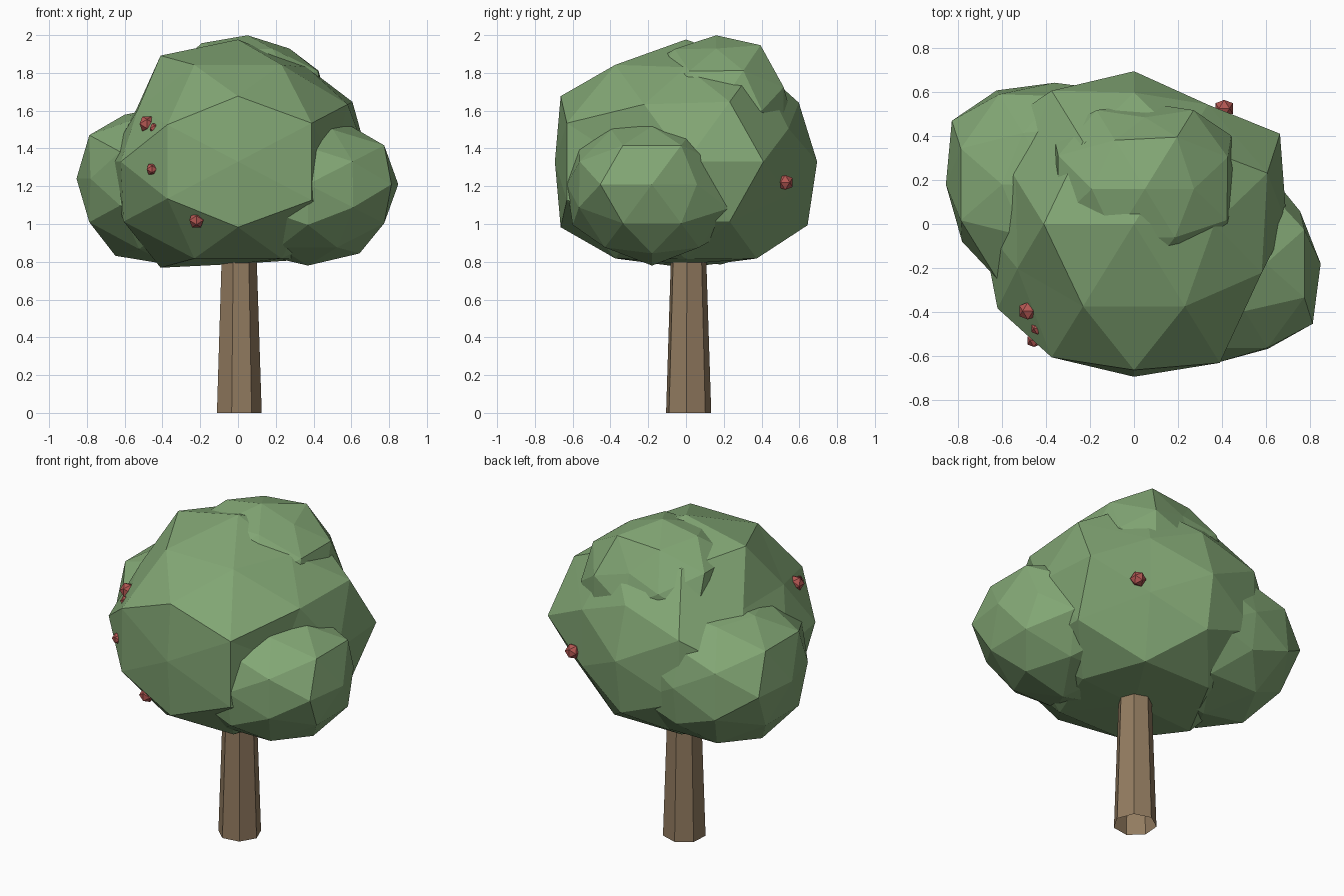
import bpy, bmesh, math
from itertools import product
from mathutils import Vector, Matrix

if "Cube" in bpy.data.objects:
    bpy.data.objects.remove(bpy.data.objects["Cube"], do_unlink=True)


def material(name, rgb):
    mat = bpy.data.materials.new(name)
    mat.use_nodes = True
    mat.diffuse_color = (*rgb, 1)
    mat.node_tree.nodes["Principled BSDF"].inputs["Base Color"].default_value = (*rgb, 1)
    return mat


green = material("leaf green", (0.225, 0.385, 0.177))
brown = material("bark brown", (0.29, 0.2, 0.117))
red = material("fruit red", (0.45, 0.095, 0.085))


def finish(name, bm, mat, location):
    mesh = bpy.data.meshes.new(name)
    bm.to_mesh(mesh)
    bm.free()
    mesh.materials.append(mat)
    obj = bpy.data.objects.new(name, mesh)
    obj.location = location
    bpy.context.collection.objects.link(obj)


def signed_cycle(a, b, c):
    """All sign changes and cyclic orders of one direction."""
    found = set()
    for s in product((1, -1), repeat=3):
        p = (a * s[0], b * s[1], c * s[2])
        for k in range(3):
            found.add(tuple(round(p[(i + k) % 3], 4) + 0.0 for i in range(3)))
    return [Vector(p).normalized() for p in sorted(found)]


PHI = (1 + math.sqrt(5)) / 2
CORNERS = signed_cycle(1, 0, PHI)
MIDDLES = signed_cycle(1, PHI, PHI * PHI)
AXES = signed_cycle(0, 0, 1)


def foliage(name, centre, radius, height, axis, dents):
    """Lumpy faceted ball; dents set the reach of single corners."""
    bm = bmesh.new()
    reach = {}
    for directions, size in ((CORNERS, 1.0), (MIDDLES, 0.96), (AXES, axis)):
        for d in directions:
            for way, factor in dents.items():
                if d.dot(Vector(way).normalized()) > 0.99:
                    reach[bm.verts.new(d)] = factor
                    break
            else:
                reach[bm.verts.new(d)] = size
    bmesh.ops.convex_hull(bm, input=bm.verts)
    bmesh.ops.recalc_face_normals(bm, faces=bm.faces)
    for v, size in reach.items():
        v.co = Vector((v.co.x * radius, v.co.y * radius, v.co.z * height)) * size
    finish(name, bm, green, centre)


# Foliage clumps
foliage("main_foliage", (0, 0, 1.33), 0.78, 0.66, 0.89, {
    (0, 0, 1): 0.98, (0, 0, -1): 0.82,
    (8, -5, 0): 0.77, (-8, -5, 0): 0.935,
    (0, 8, 5): 0.9, (0, 8, -5): 0.97,
    (5, 0, 8): 0.89, (5, 0, -8): 0.92,
    (-8, -3, 5): 0.84, (-8, 3, 5): 0.85, (8, -3, 5): 0.92,
    (5, 8, 3): 0.86, (5, 8, -3): 0.86,
    (5, -8, 3): 1.0, (5, -8, -3): 1.0})
foliage("left_foliage", (0.37, -0.18, 1.21), 0.52, 0.43, 0.92, {
    (0, 0, -1): 1.0, (0, -1, 0): 0.87,
    (8, 5, 0): 0.87, (5, 0, 8): 0.84, (-5, 0, 8): 0.85,
    (0, -8, 5): 0.87, (0, -8, -5): 0.95, (0, 8, 5): 0.85,
    (5, -8, 3): 0.91, (5, -8, -3): 0.92,
    (3, 5, 8): 0.82, (5, 8, 3): 0.84, (3, -5, 8): 0.83})
foliage("right_foliage", (-0.36, 0.18, 1.24), 0.55, 0.48, 0.9, {
    (0, 0, -1): 0.95, (0, 1, 0): 0.84, (0, 0, 1): 0.8,
    (-8, -5, 0): 0.9, (-5, 0, 8): 0.83, (5, 0, 8): 0.85,
    (0, 8, 5): 0.86, (0, 8, -5): 0.92, (-5, 8, 3): 0.92,
    (-3, 5, 8): 0.85, (-3, -5, 8): 0.85})
foliage("top_foliage", (0.05, 0.16, 1.6), 0.46, 0.42, 0.95, {
    (0, 8, 5): 0.83, (0, 1, 0): 0.85, (3, 5, 8): 1.02,
    (5, 0, 8): 0.92, (8, 3, 5): 1.01, (8, -3, 5): 1.0,
    (-8, 5, 0): 1.07, (-8, 3, 5): 1.06, (-8, -3, 5): 1.06})

# Tapered seven-sided trunk, open below
TRUNK_TOP = 1.1
bm = bmesh.new()
bmesh.ops.create_cone(bm, cap_ends=False, segments=7, radius1=0.123,
                      radius2=0.087, depth=TRUNK_TOP)
bmesh.ops.rotate(bm, verts=bm.verts, matrix=Matrix.Rotation(math.radians(8.5), 3, "Z"))
finish("trunk", bm, brown, (0.003, 0.012, TRUNK_TOP / 2))

# Small faceted fruit
fruit = [((-0.482, -0.395, 1.53), 0.046), ((-0.44, -0.475, 1.505), 0.031),
         ((-0.455, -0.53, 1.29), 0.034), ((-0.22, -0.58, 1.02), 0.044),
         ((0.41, 0.525, 1.22), 0.046)]
for i, (place, size) in enumerate(fruit):
    bm = bmesh.new()
    for d in CORNERS:
        bm.verts.new(d * size)
    bmesh.ops.convex_hull(bm, input=bm.verts)
    bmesh.ops.recalc_face_normals(bm, faces=bm.faces)
    finish(f"fruit_{i + 1}", bm, red, place)
